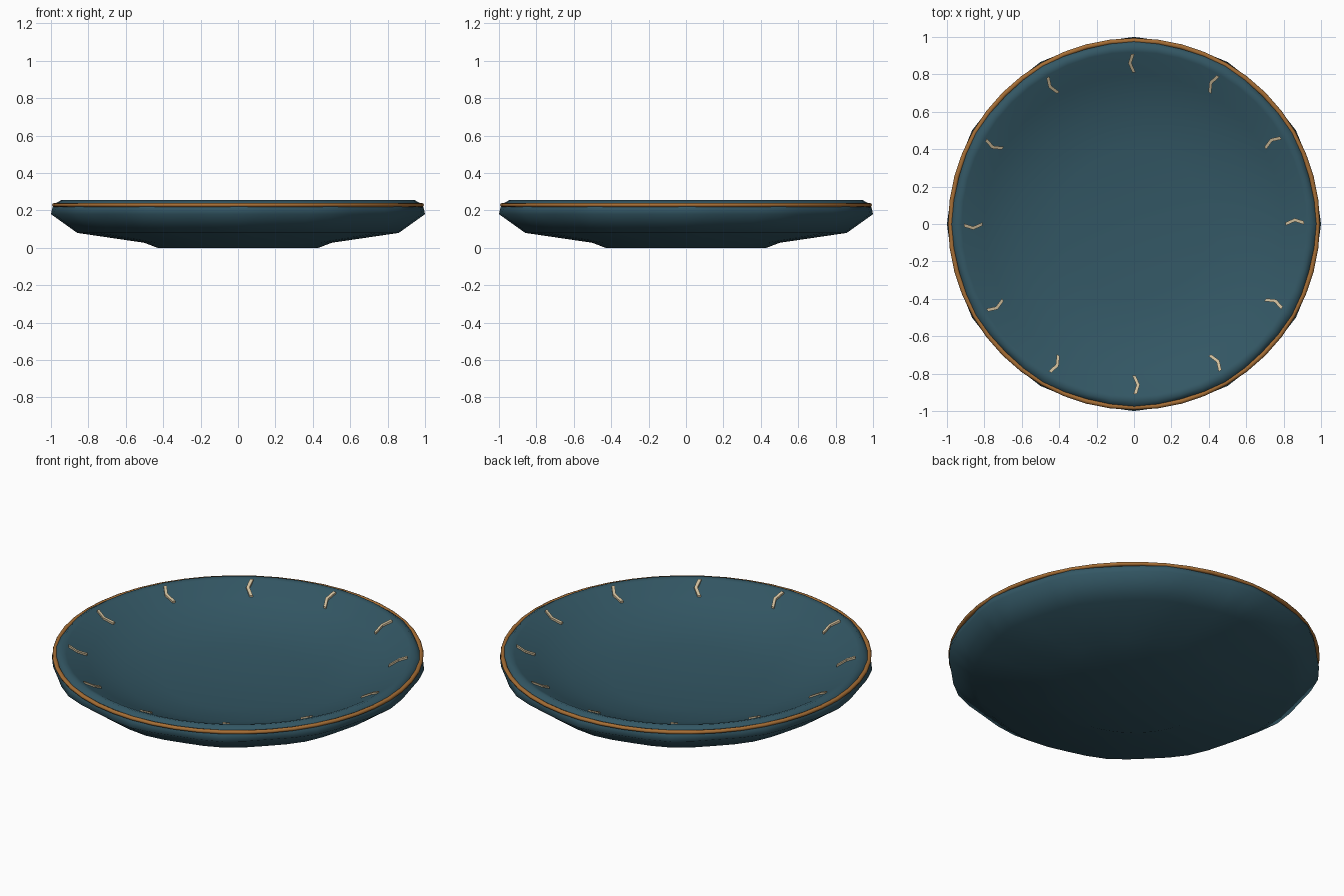
import bpy, bmesh, math

if "Cube" in bpy.data.objects:
    bpy.data.objects.remove(bpy.data.objects["Cube"])

def mat(name, col):
    m = bpy.data.materials.new(name)
    m.diffuse_color = (*col, 1)
    m.use_nodes = True
    m.node_tree.nodes["Principled BSDF"].inputs["Base Color"].default_value = m.diffuse_color
    return m

teal = mat("teal_glaze", (0.033, 0.095, 0.128))
amber = mat("amber_rim", (0.38, 0.155, 0.035))
cream = mat("cream_mark", (0.62, 0.51, 0.33))

SEG = 48

def lathe(name, profile, material, closed=False):
    """Spin (radius, z, scallop) points; scallop adds a 12-lobed ripple."""
    bm = bmesh.new()
    rings = []
    for r, z, amp in profile:
        if r == 0:
            rings.append([bm.verts.new((0, 0, z))] * SEG)
            continue
        ring = []
        for i in range(SEG):
            a = 2 * math.pi * i / SEG
            rr = r - amp * (1 - math.cos(12 * a)) / 2
            ring.append(bm.verts.new((rr * math.cos(a), rr * math.sin(a), z)))
        rings.append(ring)
    pairs = list(zip(rings, rings[1:]))
    if closed:
        pairs.append((rings[-1], rings[0]))
    for lo, hi in pairs:
        for i in range(SEG):
            j = (i + 1) % SEG
            bm.faces.new(list(dict.fromkeys((lo[i], lo[j], hi[j], hi[i]))))
    bmesh.ops.recalc_face_normals(bm, faces=bm.faces)
    for f in bm.faces:
        f.smooth = True
    me = bpy.data.meshes.new(name)
    bm.to_mesh(me)
    bm.free()
    me.materials.append(material)
    ob = bpy.data.objects.new(name, me)
    bpy.context.collection.objects.link(ob)
    return ob

# Shallow dish: underside, scalloped edge, lip and hollow
lathe("dish", [
    (0, 0, 0), (0.43, 0, 0), (0.50, 0.027, 0.005), (0.86, 0.08, 0.012),
    (1.0, 0.18, 0.018), (0.992, 0.215, 0.016), (0.975, 0.238, 0.01),
    (0.945, 0.255, 0), (0.92, 0.248, 0), (0.80, 0.188, 0),
    (0.62, 0.125, 0), (0.40, 0.092, 0), (0, 0.08, 0)], teal)

# Thin coloured band round the rim
lathe("rim_band", [
    (0.981 + 0.013 * math.cos(t * math.pi / 4),
     0.229 + 0.011 * math.sin(t * math.pi / 4), 0) for t in range(8)],
    amber, closed=True)

# Twelve bent marks round the inner slope
def mark(k):
    a = k * math.pi / 6
    path = [(0.81, 0.0, 0.198), (0.86, 0.022, 0.223), (0.91, 0.006, 0.248)]
    w, h = 0.009, 0.006
    bm = bmesh.new()
    rows = []
    for r, t, z in path:
        row = []
        for dt, dz in ((-w, -h), (w, -h), (w, h), (-w, h)):
            x, y = r, t + dt
            row.append(bm.verts.new((x * math.cos(a) - y * math.sin(a),
                                     x * math.sin(a) + y * math.cos(a), z + dz)))
        rows.append(row)
    for p, q in zip(rows, rows[1:]):
        for i in range(4):
            j = (i + 1) % 4
            bm.faces.new((p[i], p[j], q[j], q[i]))
    bm.faces.new(rows[0])
    bm.faces.new(rows[-1])
    bmesh.ops.recalc_face_normals(bm, faces=bm.faces)
    me = bpy.data.meshes.new(f"mark_{k + 1}")
    bm.to_mesh(me)
    bm.free()
    me.materials.append(cream)
    bpy.context.collection.objects.link(bpy.data.objects.new(me.name, me))

for k in range(12):
    mark(k)
